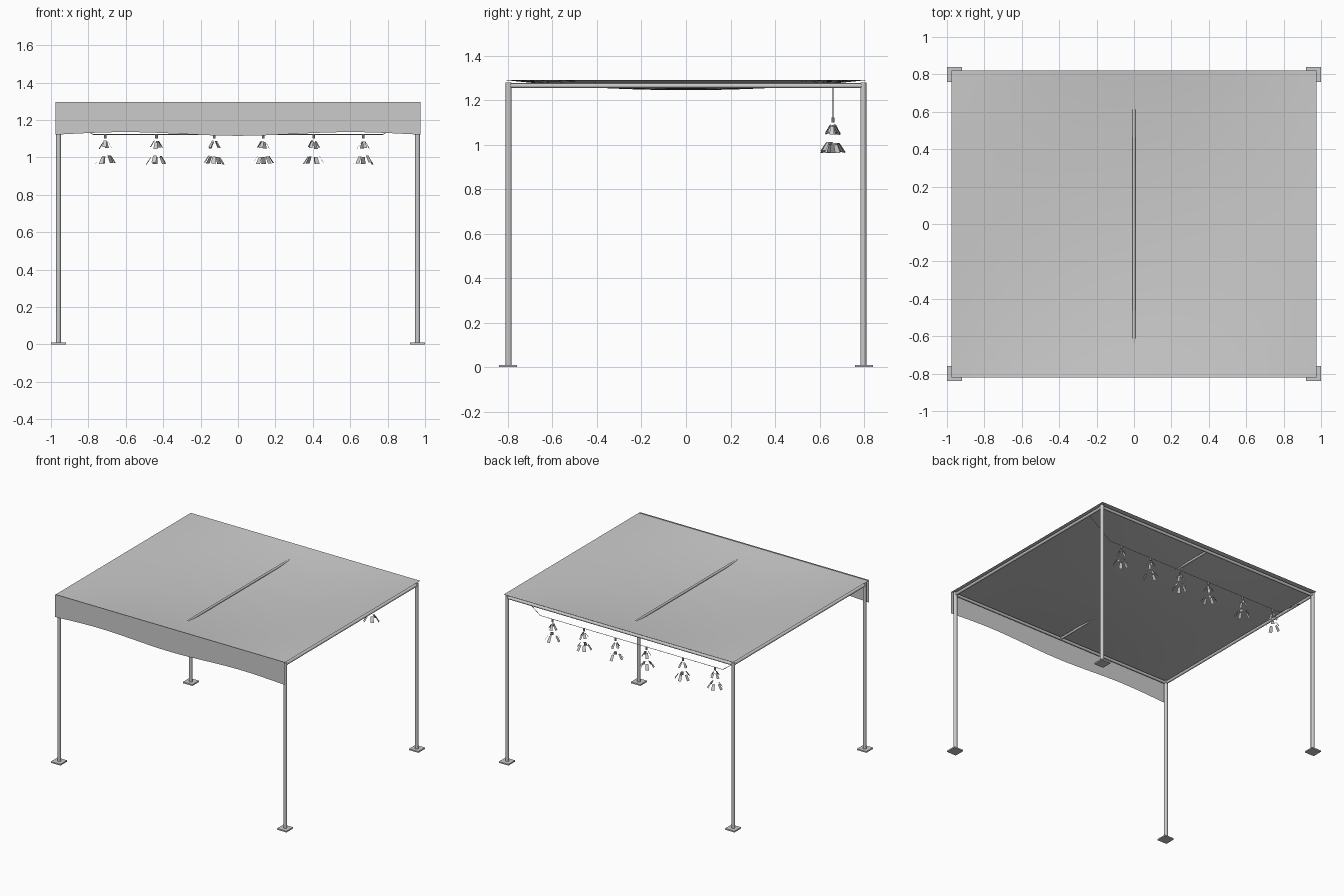
import bpy, bmesh, math, random
from mathutils import Vector

if "Cube" in bpy.data.objects:
    bpy.data.objects.remove(bpy.data.objects["Cube"])

random.seed(4)
PX, PY = 0.96, 0.797      # post positions
RX, RY = 0.975, 0.82      # roof half size
RAIL_Z = 1.265


def mesh_object(name, verts, faces, smooth=False):
    me = bpy.data.meshes.new(name)
    me.from_pydata(verts, [], faces)
    me.update()
    ob = bpy.data.objects.new(name, me)
    bpy.context.collection.objects.link(ob)
    if smooth:
        for p in me.polygons:
            p.use_smooth = True
    return ob


def rod(name, a, b, r, sides=12):
    a, b = Vector(a), Vector(b)
    d = b - a
    bpy.ops.mesh.primitive_cylinder_add(vertices=sides, radius=r, depth=d.length, location=(a + b) / 2)
    ob = bpy.context.object
    ob.name = name
    ob.rotation_euler = d.to_track_quat('Z', 'Y').to_euler()
    bpy.ops.object.shade_smooth_by_angle(angle=math.radians(40))
    return ob


def box(name, loc, size):
    bpy.ops.mesh.primitive_cube_add(size=1, location=loc)
    ob = bpy.context.object
    ob.name = name
    ob.scale = size
    return ob


def grid(name, nu, nv, fn):
    verts = [fn(i / nu, j / nv) for j in range(nv + 1) for i in range(nu + 1)]
    w = nu + 1
    faces = [(j * w + i, j * w + i + 1, (j + 1) * w + i + 1, (j + 1) * w + i)
             for j in range(nv) for i in range(nu)]
    return mesh_object(name, verts, faces, True)


# Corner posts on square foot plates
for sx, side in ((-1, "left"), (1, "right")):
    for sy, end in ((-1, "front"), (1, "back")):
        x, y = sx * PX, sy * PY
        rod(f"{end}_{side}_post", (x, y, 0.005), (x, y, 1.28), 0.0135, 16)
        box(f"{end}_{side}_foot_plate", (x, y * 1.004, 0.005), (0.08, 0.08, 0.01))

# Perimeter rails and the centre beam
for s, n in ((-1, "front"), (1, "back")):
    rod(f"{n}_rail", (-PX, s * PY, RAIL_Z), (PX, s * PY, RAIL_Z), 0.011)
for s, n in ((-1, "left"), (1, "right")):
    rod(f"{n}_rail", (s * PX, -PY, RAIL_Z), (s * PX, PY, RAIL_Z), 0.011)
rod("centre_beam", (0, -PY, RAIL_Z), (0, PY, RAIL_Z), 0.009)


# Sagging fabric roof
def roof_point(u, v):
    a, b = 2 * u - 1, 2 * v - 1
    return (a * RX, b * RY, 1.291 - 0.046 * (1 - a * a) * (1 - b * b))


grid("fabric_roof", 24, 24, roof_point)


# Front valance with a wavy lower edge
def valance_point(u, v):
    x = (2 * u - 1) * RX
    low = 1.125 - 0.010 * math.cos(x * math.pi / 0.6)
    return (x, -0.827, low + (1.295 - low) * v)


grid("front_valance", 24, 1, valance_point)

# Hanging string along the back
path = [(-PX, 0.66, 1.26), (-0.775, 0.66, 1.122), (0.775, 0.66, 1.122), (PX, 0.66, 1.26)]
for i in range(3):
    rod(f"string_section_{i + 1}", path[i], path[i + 1], 0.002, 6)


# Whorl of small flat leaves flaring outwards
def leaf_whorl(verts, faces, cx, count, r0, z0, r1, z1, turn, width):
    for k in range(count):
        t = turn + 2 * math.pi * k / count + random.uniform(-0.25, 0.25)
        c, s = math.cos(t), math.sin(t)
        dz = random.uniform(-0.006, 0.006)
        n = len(verts)
        for r, z, h in ((r0, z0, -0.7), (r0, z0, 0.7), (r1, z1, 1), (r1, z1, -1)):
            h *= width / 2
            verts.append((cx + r * c - h * s, 0.66 + r * s + h * c, z + dz))
        faces.append((n, n + 1, n + 2, n + 3))


# Six ornaments: a small cap with two tiers of leaves
for i, x in enumerate((-0.71, -0.436, -0.126, 0.136, 0.404, 0.67)):
    rod(f"ornament_cap_{i + 1}", (x, 0.66, 1.10), (x, 0.66, 1.122), 0.007, 8)
    verts, faces = [], []
    turn = random.uniform(0, 6.28)
    leaf_whorl(verts, faces, x, 4, 0.012, 1.085, 0.033, 1.05, turn, 0.022)
    leaf_whorl(verts, faces, x, 5, 0.030, 1.005, 0.055, 0.967, turn + 0.5, 0.026)
    mesh_object(f"ornament_leaves_{i + 1}", verts, faces)
